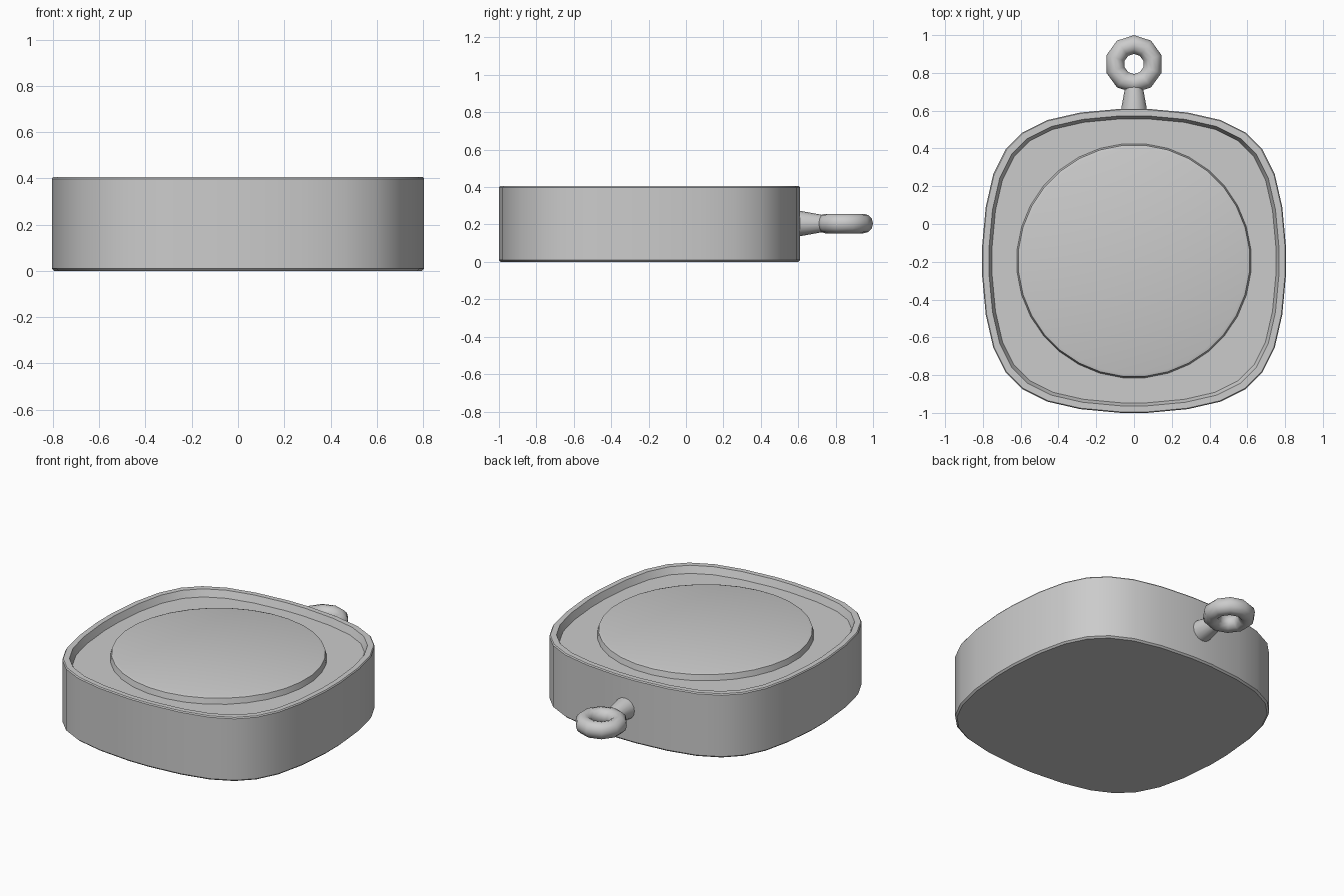
import bpy, bmesh
from math import pi, sin, cos

if "Cube" in bpy.data.objects:
    bpy.data.objects.remove(bpy.data.objects["Cube"])

CY = -0.195          # centre of the case in y
HALF = 0.805         # half width of the case
N = 32

# One quadrant of the rounded-square outline, and a matching circle
quad = [(0.805, 0.07), (0.785, 0.285), (0.745, 0.46), (0.68, 0.59),
        (0.59, 0.68), (0.46, 0.745), (0.285, 0.785), (0.07, 0.805)]
square = []
for k in range(4):
    for x, y in quad:
        for _ in range(k):
            x, y = -y, x
        square.append((x / HALF, y / HALF))
circle = [(cos(2 * pi * (i + 0.5) / N), sin(2 * pi * (i + 0.5) / N)) for i in range(N)]


def finish(bm, name, angle=30):
    bmesh.ops.recalc_face_normals(bm, faces=bm.faces[:])
    me = bpy.data.meshes.new(name)
    bm.to_mesh(me)
    bm.free()
    ob = bpy.data.objects.new(name, me)
    bpy.context.collection.objects.link(ob)
    bpy.ops.object.select_all(action='DESELECT')
    ob.select_set(True)
    bpy.context.view_layer.objects.active = ob
    bpy.ops.object.shade_smooth_by_angle(angle=angle * pi / 180)
    return ob


def loft(name, rings, to_world, angle=30):
    """Bridge rings of (outline, size, height) and cap both ends."""
    bm = bmesh.new()
    loops = [[bm.verts.new(to_world(x * s, y * s, h)) for x, y in outline]
             for outline, s, h in rings]
    for a, b in zip(loops, loops[1:]):
        for i in range(len(a)):
            j = (i + 1) % len(a)
            bm.faces.new((a[i], a[j], b[j], b[i]))
    bm.faces.new(loops[0][::-1])
    bm.faces.new(loops[-1])
    return finish(bm, name, angle)


# Case: walls, rim, recessed floor and raised round plate in one skin
loft("case", [
    (square, 0.795, 0.0), (square, 0.805, 0.01),
    (square, 0.805, 0.398), (square, 0.80, 0.405),
    (square, 0.768, 0.405), (square, 0.752, 0.362),
    (circle, 0.622, 0.362), (circle, 0.614, 0.397),
    (circle, 0.598, 0.402),
], lambda x, y, h: (x, y + CY, h))

# Stem: tapered peg from the back wall to the ring
peg = [(cos(2 * pi * i / 16), sin(2 * pi * i / 16)) for i in range(16)]
loft("stem", [(peg, 0.07, 0.57), (peg, 0.066, 0.62), (peg, 0.046, 0.73), (peg, 0.04, 0.76)],
     lambda x, y, h: (x, h, y + 0.205))

# Hanging ring: low-poly torus lying flat
bm = bmesh.new()
M, K, R, r = 10, 12, 0.103, 0.05
grid = []
for i in range(M):
    a = pi / 2 + 2 * pi * i / M
    row = []
    for k in range(K):
        b = 2 * pi * k / K
        d = R + r * cos(b)
        row.append(bm.verts.new((d * cos(a), 0.847 + d * sin(a), 0.205 + 0.052 * sin(b))))
    grid.append(row)
for i in range(M):
    for k in range(K):
        i2, k2 = (i + 1) % M, (k + 1) % K
        bm.faces.new((grid[i][k], grid[i2][k], grid[i2][k2], grid[i][k2]))
finish(bm, "hanging_ring", 50)
